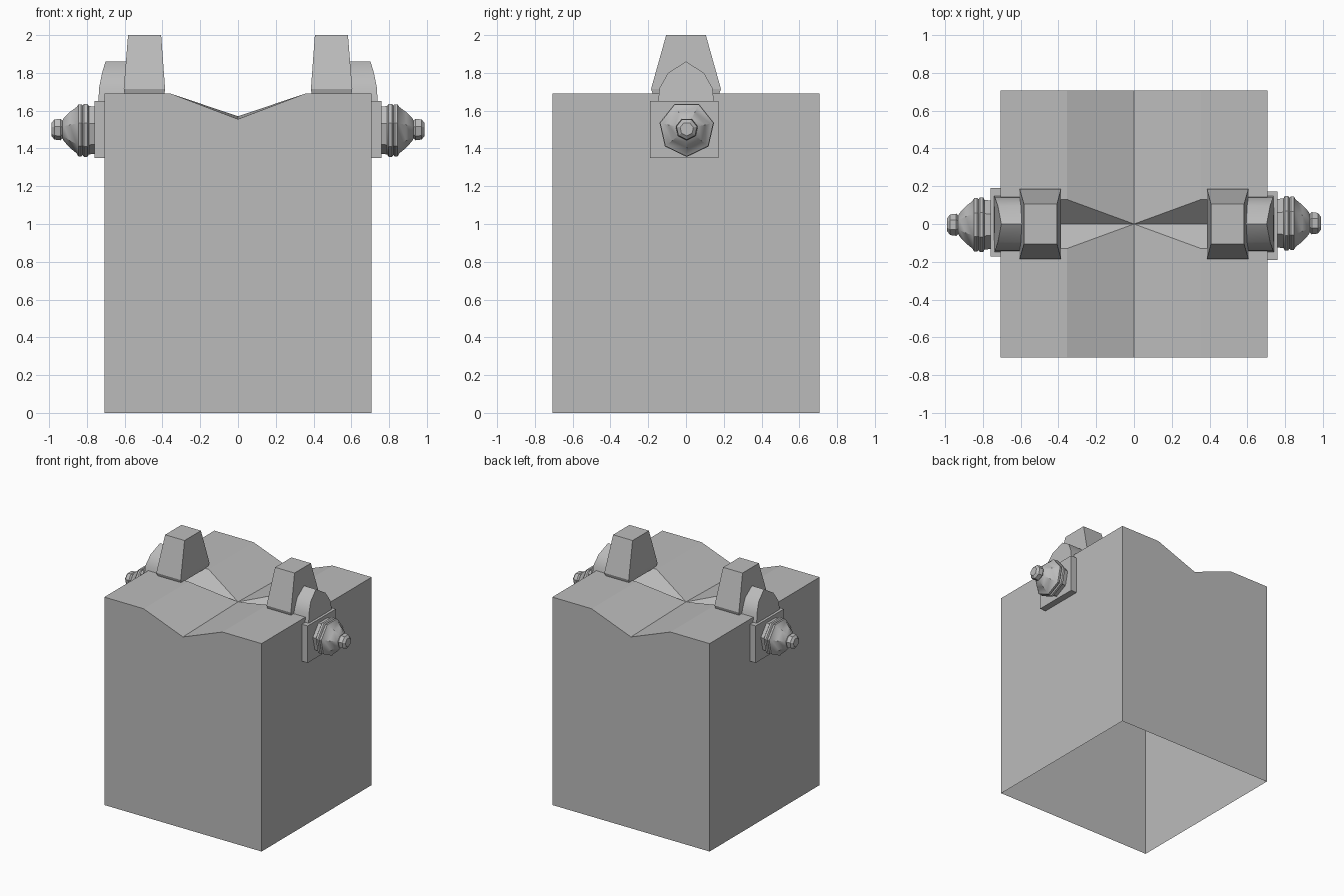
import bpy
import bmesh
import math

if "Cube" in bpy.data.objects:
    bpy.data.objects.remove(bpy.data.objects["Cube"], do_unlink=True)

grey = bpy.data.materials.new("plain_grey")
grey.use_nodes = True
grey.diffuse_color = (0.5, 0.5, 0.5, 1)
shader = grey.node_tree.nodes["Principled BSDF"]
shader.inputs["Base Color"].default_value = grey.diffuse_color
shader.inputs["Roughness"].default_value = 0.8

HALF, TOP, VALLEY, CENTRE = 0.707, 1.69, 1.555, 1.57


def finish(name, bm, turn=0.0, smooth=False):
    """Clean the mesh and make it an object, optionally turned about z."""
    bmesh.ops.remove_doubles(bm, verts=bm.verts, dist=1e-5)
    bmesh.ops.recalc_face_normals(bm, faces=bm.faces)
    mesh = bpy.data.meshes.new(name)
    bm.to_mesh(mesh)
    bm.free()
    mesh.materials.append(grey)
    obj = bpy.data.objects.new(name, mesh)
    bpy.context.collection.objects.link(obj)
    obj.rotation_euler.z = turn
    if smooth:
        bpy.ops.object.select_all(action="DESELECT")
        obj.select_set(True)
        bpy.context.view_layer.objects.active = obj
        bpy.ops.object.shade_smooth_by_angle(angle=math.radians(30))
    return obj


def loft(rings):
    """Join rings of equal length with quads and cap both ends."""
    bm = bmesh.new()
    loops = [[bm.verts.new(p) for p in ring] for ring in rings]
    count = len(loops[0])
    for a, b in zip(loops, loops[1:]):
        for i in range(count):
            j = (i + 1) % count
            bm.faces.new((a[i], a[j], b[j], b[i]))
    bm.faces.new(loops[0])
    bm.faces.new(loops[-1])
    return bm


def rectangle(x0, x1, y0, y1, z):
    return [(x0, y0, z), (x1, y0, z), (x1, y1, z), (x0, y1, z)]


# Block: open below, with a wide groove along y crossed by a narrow one along x
def build_block():
    wide, narrow = 0.355, 0.13
    centre = (0, 0, CENTRE)
    rim_y, rim_x = (0, HALF, VALLEY), (HALF, 0, VALLEY)
    shoulder, corner = (wide, narrow, TOP), (HALF, HALF, TOP)
    edge_y, edge_x = (wide, HALF, TOP), (HALF, narrow, TOP)
    foot = (HALF, HALF, 0)
    quarter = [
        (centre, shoulder, edge_y, rim_y),
        (shoulder, edge_x, corner, edge_y),
        (centre, rim_x, edge_x, shoulder),
        ((0, HALF, 0), foot, corner, edge_y, rim_y),
        (foot, (HALF, 0, 0), rim_x, edge_x, corner),
    ]
    bm = bmesh.new()
    for sx in (1, -1):
        for sy in (1, -1):
            for face in quarter:
                bm.faces.new([bm.verts.new((x * sx, y * sy, z)) for x, y, z in face])
    bmesh.ops.remove_doubles(bm, verts=bm.verts, dist=1e-5)
    bmesh.ops.dissolve_limit(bm, angle_limit=0.01, verts=bm.verts, edges=bm.edges)
    finish("block", bm)


build_block()

for side, turn in (("left", 0.0), ("right", math.pi)):
    # Tapered post beside the groove
    finish(side + "_post", loft([
        rectangle(0.39, 0.60, -0.175, 0.175, 1.685),
        rectangle(0.386, 0.605, -0.185, 0.185, 1.715),
        rectangle(0.407, 0.582, -0.105, 0.105, 2.0),
    ]), turn)

    # Arched housing with a leaning outer end
    arch = [(-0.15, 1.63), (-0.14, 1.72), (-0.095, 1.80), (0, 1.86),
            (0.095, 1.80), (0.14, 1.72), (0.15, 1.63)]
    finish(side + "_housing", loft([
        [(0.55, y, z) for y, z in arch],
        [(0.74 - 0.7 * max(0, z - 1.66) ** 1.8, y, z) for y, z in arch],
    ]), turn, True)

    # Mounting plate on the side wall
    finish(side + "_plate", loft([
        rectangle(0.69, 0.76, -0.19, 0.172, 1.35),
        rectangle(0.69, 0.76, -0.19, 0.172, 1.65),
    ]), turn)

    # Seven-sided stepped nozzle, as (x, radius)
    profile = [(0.75, 0.13), (0.79, 0.135), (0.798, 0.148), (0.815, 0.148),
               (0.822, 0.138), (0.83, 0.145), (0.845, 0.145), (0.855, 0.128),
               (0.89, 0.1), (0.922, 0.064), (0.93, 0.05), (0.94, 0.06),
               (0.972, 0.056), (0.988, 0.036)]
    angles = [math.tau * i / 7 for i in range(7)]
    finish(side + "_nozzle", loft([
        [(x, r * math.sin(a) + 0.004, 1.503 - r * math.cos(a)) for a in angles]
        for x, r in profile
    ]), turn, True)
